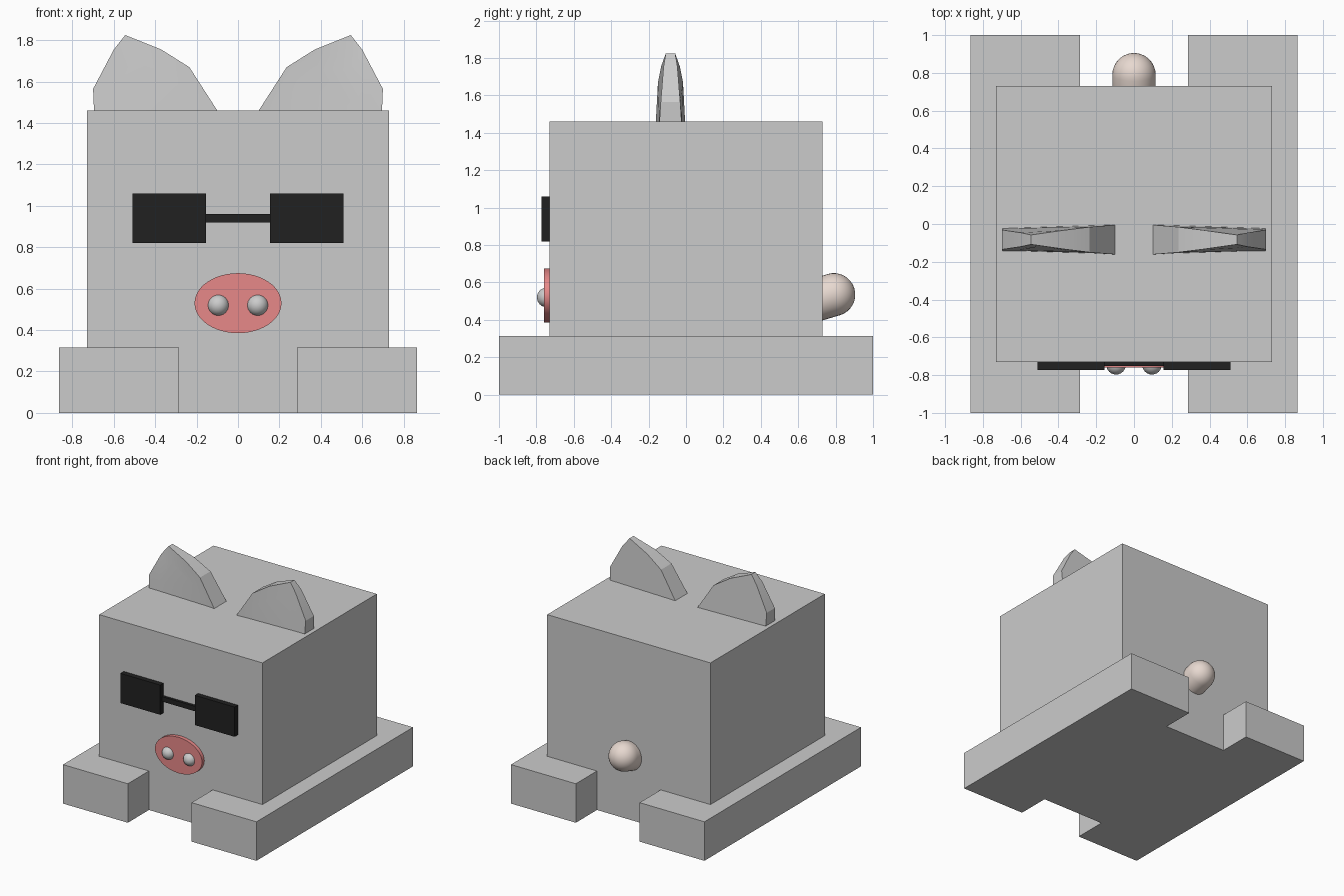
import bpy, bmesh, math
from mathutils import Matrix, Vector

if "Cube" in bpy.data.objects:
    bpy.data.objects.remove(bpy.data.objects["Cube"])


def material(name, rgb):
    m = bpy.data.materials.new(name)
    m.diffuse_color = (*rgb, 1)
    m.use_nodes = True
    m.node_tree.nodes["Principled BSDF"].inputs["Base Color"].default_value = m.diffuse_color
    return m


black = material("black", (0.015, 0.015, 0.015))
pink = material("pink", (0.8, 0.25, 0.25))
skin = material("skin", (0.8, 0.69, 0.63))


def finish(name, bm, mat=None, mirror=False, smooth=None):
    bmesh.ops.recalc_face_normals(bm, faces=bm.faces[:])
    me = bpy.data.meshes.new(name)
    bm.to_mesh(me)
    bm.free()
    ob = bpy.data.objects.new(name, me)
    bpy.context.collection.objects.link(ob)
    if mat:
        me.materials.append(mat)
    if mirror:
        mod = ob.modifiers.new("mirror", 'MIRROR')
        mod.use_mirror_merge = False
    if smooth:
        bpy.ops.object.select_all(action='DESELECT')
        ob.select_set(True)
        bpy.context.view_layer.objects.active = ob
        bpy.ops.object.shade_smooth_by_angle(angle=math.radians(smooth))
    return ob


def box(name, x, y, z, mat=None, mirror=False):
    bm = bmesh.new()
    c = Vector([(a + b) / 2 for a, b in (x, y, z)])
    s = Matrix.Diagonal([b - a for a, b in (x, y, z)] + [1])
    bmesh.ops.create_cube(bm, size=1, matrix=Matrix.Translation(c) @ s)
    return finish(name, bm, mat, mirror)


# Body and feet
box("body", (-0.73, 0.73), (-0.73, 0.73), (0, 1.46))
box("feet", (0.285, 0.865), (-1, 1), (0, 0.315), mirror=True)

# Glasses
box("lenses", (0.155, 0.51), (-0.772, -0.72), (0.82, 1.06), black, True)
box("glasses_bridge", (-0.16, 0.16), (-0.752, -0.72), (0.92, 0.96), black)

# Snout disc
bm = bmesh.new()
bmesh.ops.create_cone(bm, cap_ends=True, segments=48, radius1=1, radius2=1, depth=1,
                      matrix=Matrix.Translation((0, -0.74, 0.53))
                      @ Matrix.Diagonal((0.21, 0.04, 0.145, 1))
                      @ Matrix.Rotation(math.pi / 2, 4, 'X'))
finish("snout", bm, pink, smooth=30)

# Nostrils
bm = bmesh.new()
bmesh.ops.create_uvsphere(bm, u_segments=24, v_segments=16, radius=0.052,
                          matrix=Matrix.Translation((0.095, -0.745, 0.52)))
finish("nostrils", bm, mirror=True, smooth=60)

# Tail: rounded stub running forward and down into the body
bm = bmesh.new()
bmesh.ops.create_uvsphere(bm, u_segments=32, v_segments=16, radius=0.115)
for v in bm.verts:
    if v.co.z < -0.001:
        v.co.z -= 0.1
axis = Vector((0, 0.95, 0.3)).to_track_quat('Z', 'X').to_matrix().to_4x4()
bm.transform(Matrix.Translation((0, 0.79, 0.535)) @ axis)
finish("tail", bm, skin, smooth=60)

# Ears: outline points as x, z, half thickness; slightly dished front
outline = [(0.09, 1.445, 0.079), (0.235, 1.67, 0.067), (0.37, 1.755, 0.05),
           (0.545, 1.825, 0.025), (0.60, 1.755, 0.037), (0.70, 1.565, 0.052),
           (0.695, 1.445, 0.06)]
mid_y, n = -0.083, len(outline)
bm = bmesh.new()
front = [bm.verts.new((x, mid_y - t, z)) for x, z, t in outline]
back = [bm.verts.new((x, mid_y + t, z)) for x, z, t in outline]
hub = Vector((0.42, mid_y - 0.072, 1.445))
inner = [bm.verts.new(hub.lerp(v.co, 0.68) + Vector((0, 0.004, 0))) for v in front]
for i in range(n):
    j = (i + 1) % n
    bm.faces.new((front[i], front[j], back[j], back[i]))
    bm.faces.new((front[i], front[j], inner[j], inner[i]))
bm.faces.new(inner)
bm.faces.new(back)
finish("ears", bm, mirror=True, smooth=25)
